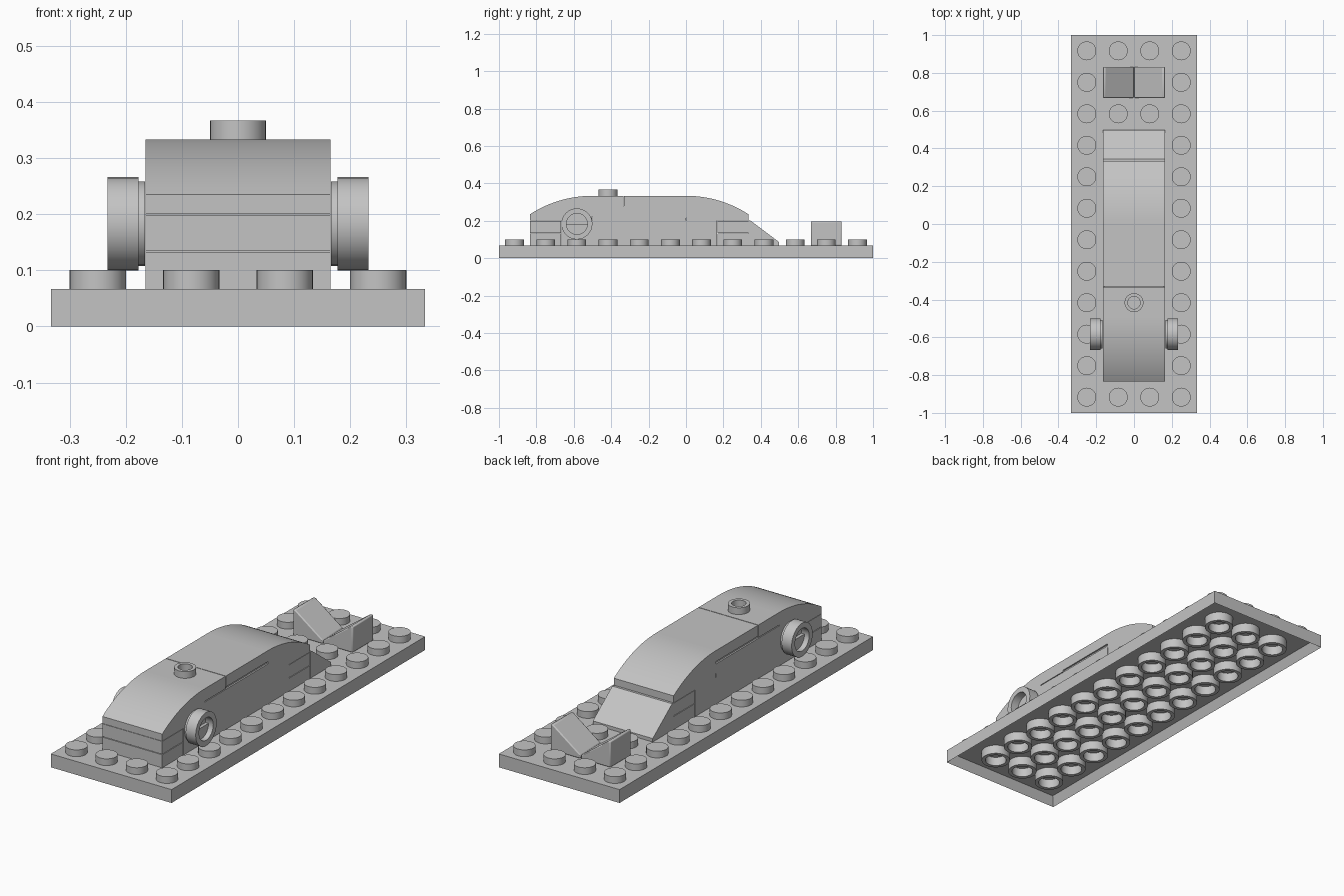
import bpy, bmesh, math
from mathutils import Matrix, Vector

if "Cube" in bpy.data.objects:
    bpy.data.objects.remove(bpy.data.objects["Cube"], do_unlink=True)

grey = bpy.data.materials.new("light grey plastic")
grey.use_nodes = True
colour = (0.55, 0.55, 0.55, 1)
grey.diffuse_color = colour
grey.node_tree.nodes["Principled BSDF"].inputs["Base Color"].default_value = colour

P = 1 / 6            # stud pitch
LAYER = P * 0.4      # thickness of one plate
GAP = 0.0015         # seam between neighbouring parts
HALF = P - GAP       # half width of the car


def finish(name, bm, bevel=0):
    bmesh.ops.recalc_face_normals(bm, faces=bm.faces)
    mesh = bpy.data.meshes.new(name)
    bm.to_mesh(mesh)
    bm.free()
    mesh.materials.append(grey)
    obj = bpy.data.objects.new(name, mesh)
    bpy.context.collection.objects.link(obj)
    if bevel:
        mod = obj.modifiers.new("rounded edges", "BEVEL")
        mod.width, mod.segments = bevel, 2
    bpy.ops.object.select_all(action="DESELECT")
    obj.select_set(True)
    bpy.context.view_layer.objects.active = obj
    bpy.ops.object.shade_smooth_by_angle(angle=math.radians(30))
    return obj


def prism(name, points, start, end, axis="x", bevel=0):
    """Extrude a side outline (y, z) along x, or a front outline (x, z) along y."""
    bm = bmesh.new()
    place = (lambda u, z: (start, u, z)) if axis == "x" else (lambda u, z: (u, start, z))
    face = bm.faces.new([bm.verts.new(place(u, z)) for u, z in points])
    out = bmesh.ops.extrude_face_region(bm, geom=[face])
    step = Vector((end - start, 0, 0) if axis == "x" else (0, end - start, 0))
    verts = [v for v in out["geom"] if isinstance(v, bmesh.types.BMVert)]
    bmesh.ops.translate(bm, verts=verts, vec=step)
    return finish(name, bm, bevel)


def block(name, y0, y1, z0, z1, half=HALF):
    return prism(name, [(y0, z0), (y1, z0), (y1, z1), (y0, z1)], -half, half)


def lathe(name, profile, places, closed=False, turn=Matrix()):
    """Revolve a (radius, height) profile at every place."""
    bm = bmesh.new()
    for place in places:
        vs = [bm.verts.new((r, 0, h)) for r, h in profile]
        es = [bm.edges.new(pair) for pair in zip(vs, vs[1:])]
        if closed:
            es.append(bm.edges.new((vs[-1], vs[0])))
        made = set(bm.verts) - set(vs)
        bmesh.ops.spin(bm, geom=vs + es, cent=(0, 0, 0), axis=(0, 0, 1),
                       angle=math.tau, steps=32, use_merge=True)
        new = [v for v in bm.verts if v not in made]
        bmesh.ops.transform(bm, matrix=Matrix.Translation(place) @ turn, verts=new)
    bmesh.ops.remove_doubles(bm, verts=bm.verts, dist=1e-5)
    return finish(name, bm)


# Hollow base plate
bm = bmesh.new()
bmesh.ops.create_cube(bm, size=1, matrix=Matrix.Translation((0, 0, LAYER / 2))
                      @ Matrix.Diagonal((4 * P, 2, LAYER, 1)))
under = min(bm.faces, key=lambda f: f.calc_center_median().z)
bmesh.ops.inset_region(bm, faces=[under], thickness=0.03)
bmesh.ops.translate(bm, verts=under.verts, vec=(0, 0, 0.045))
finish("base_plate", bm)

# Tubes under the plate
tubes = [(i * P, j * P, 0) for i in range(-1, 2) for j in range(-5, 6)]
lathe("base_tubes", [(0.068, 0), (0.068, 0.046), (0.05, 0.046), (0.05, 0)], tubes, closed=True)

# Studs: outer columns everywhere, inner ones where nothing sits on them
studs = [((i - 1.5) * P, (j - 5.5) * P, LAYER) for i in range(4) for j in range(12)
         if i in (0, 3) or j in (0, 9, 11)]
lathe("base_studs", [(0.05, -0.005), (0.05, 0.0335), (0, 0.0335)], studs)

# Car body core, stepped up in the middle
low, mid, high = LAYER, 3 * LAYER, 4 * LAYER
prism("body_core", [(-4 * P, low), (P, low), (P, mid), (0, mid), (0, high),
                    (-3 * P, high), (-3 * P, mid), (-4 * P, mid)], -HALF, HALF)

# Stacked plates at both ends of the body
for name, y0, y1 in (("front", -5 * P, -4 * P - GAP), ("rear", P + GAP, 2 * P)):
    block(name + "_lower_plate", y0, y1, low, 2 * LAYER - GAP)
    block(name + "_upper_plate", y0, y1, 2 * LAYER + GAP, mid - GAP)

# Curved hood and curved rear, circular arcs meeting the flat roof
top, lip = 5 * LAYER, 0.235
run, drop = 2 * P, top - lip
radius = (run ** 2 + drop ** 2) / (2 * drop)
sweep = math.asin(run / radius)
for name, y0, sign in (("curved_front", -3 * P - GAP, -1), ("curved_rear", GAP, 1)):
    arc = [(y0 + sign * (radius * math.sin(sweep * k / 16) - GAP),
            top - radius * (1 - math.cos(sweep * k / 16))) for k in range(17)]
    prism(name, [(y0, mid)] + arc + [(arc[-1][0], mid)], -HALF, HALF)

# Roof: stud plate and smooth tile, each on a narrower foot
block("roof_foot", -3 * P, 0, high, high + 0.012, HALF - 0.008)
block("roof_stud_plate", -3 * P, -2 * P - GAP, high + 0.004, top)
block("roof_tile", -2 * P + GAP, 0, high + 0.012, top)
lathe("roof_stud", [(0.05, -0.005), (0.05, 0.0335), (0.033, 0.0335), (0.033, 0.002), (0, 0.002)],
      [(0, -2.5 * P, top)])

# Sloped tail
prism("tail_slope", [(2 * P + GAP, low + 0.001), (3 * P - GAP, low + 0.001),
                     (3 * P - GAP, 0.085), (2 * P + 0.012, mid), (2 * P + GAP, mid)], -HALF, HALF)

# Round discs on the sides, with a recessed half-round step
disc_y, disc_z, bore = -3.5 * P, 0.183, 0.056
rim = [(0, 0), (0.075, 0), (0.075, 0.012), (0.083, 0.012), (0.083, 0.067),
       (bore, 0.067), (bore, 0.025), (0, 0.025)]
for name, side in (("left", 1), ("right", -1)):
    lathe(name + "_disc", rim, [(side * (P - 0.001), disc_y, disc_z)],
          turn=Matrix.Rotation(side * math.pi / 2, 4, "Y"))
    half_round = [(disc_y + bore * math.cos(a), disc_z + bore * math.sin(a))
                  for a in (-math.pi * k / 16 for k in range(17))]
    prism(name + "_disc_step", half_round, side * (P + 0.02), side * (P + 0.04))

# Pair of small wedges behind the car, sloping down toward each other
for name, side in (("left", 1), ("right", -1)):
    outline = [(side * x, z) for x, z in ((GAP, low), (HALF, low), (HALF, 0.196),
                                          (HALF - 0.012, 0.196), (GAP, 0.085))]
    prism(name + "_wedge", outline, 4 * P + GAP, 5 * P - GAP, "y", 0.005)
